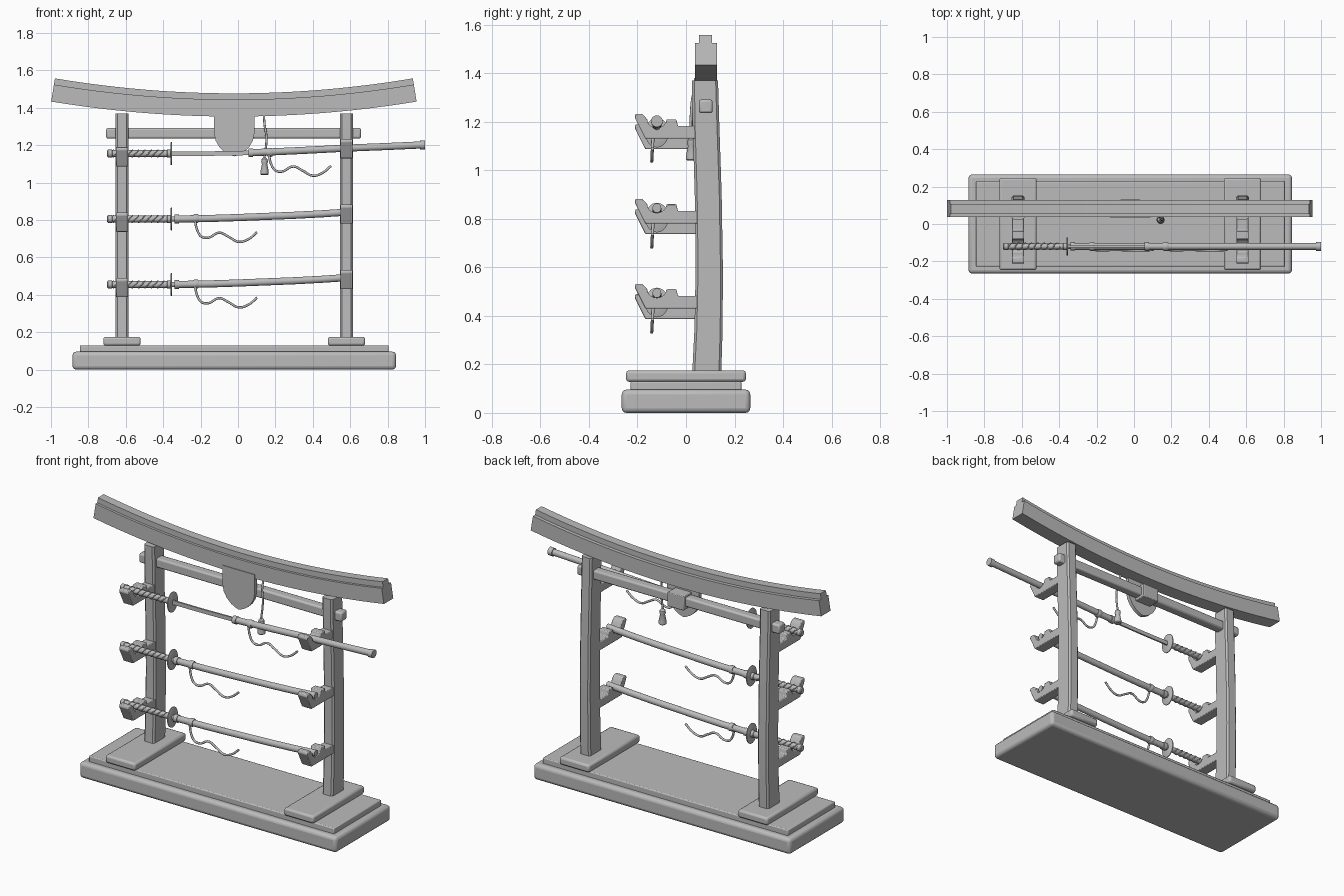
import bpy, bmesh, math
from mathutils import Vector

if "Cube" in bpy.data.objects:
    bpy.data.objects.remove(bpy.data.objects["Cube"])

mat = bpy.data.materials.new("plain_grey")
mat.diffuse_color = (0.5, 0.5, 0.5, 1)
mat.use_nodes = True
mat.node_tree.nodes["Principled BSDF"].inputs["Base Color"].default_value = mat.diffuse_color
CX = -0.02                      # middle of the stand
POSTS = (-0.62, 0.58)           # x of the two posts
SWORD_Y = -0.12


def finish(ob, bevel=0, segments=2, angle=35):
    """Apply the material, an optional bevel and smooth shading."""
    ob.data.materials.clear()
    ob.data.materials.append(mat)
    if bevel:
        m = ob.modifiers.new("bevel", 'BEVEL')
        m.width, m.segments, m.limit_method = bevel, segments, 'ANGLE'
    bpy.ops.object.select_all(action='DESELECT')
    ob.select_set(True)
    bpy.context.view_layer.objects.active = ob
    bpy.ops.object.shade_smooth_by_angle(angle=math.radians(angle))
    return ob


def from_bmesh(name, bm, **kw):
    bmesh.ops.recalc_face_normals(bm, faces=bm.faces)
    me = bpy.data.meshes.new(name)
    bm.to_mesh(me)
    bm.free()
    ob = bpy.data.objects.new(name, me)
    bpy.context.collection.objects.link(ob)
    return finish(ob, **kw)


def loft(name, rings, **kw):
    """Skin a row of equal closed rings and cap both ends."""
    bm = bmesh.new()
    rows = [[bm.verts.new(p) for p in r] for r in rings]
    n = len(rows[0])
    for a, b in zip(rows, rows[1:]):
        for i in range(n):
            bm.faces.new((a[i], a[(i + 1) % n], b[(i + 1) % n], b[i]))
    bm.faces.new(rows[0])
    bm.faces.new(rows[-1])
    return from_bmesh(name, bm, **kw)


def box(name, x0, x1, y0, y1, z0, z1, **kw):
    return loft(name, [[(x0, y0, z), (x1, y0, z), (x1, y1, z), (x0, y1, z)]
                       for z in (z0, z1)], **kw)


def plate_xz(name, pts, y0, y1, **kw):
    return loft(name, [[(x, y, z) for x, z in pts] for y in (y0, y1)], **kw)


def lathe_x(name, stations, y, ry=1.0, n=20, **kw):
    """Round part along x; stations are (x, z, radius)."""
    ang = [2 * math.pi * i / n for i in range(n)]
    return loft(name, [[(x, y + ry * r * math.cos(a), z + r * math.sin(a)) for a in ang]
                       for x, z, r in stations], **kw)


def cord(name, pts, radius):
    cu = bpy.data.curves.new(name, 'CURVE')
    cu.dimensions, cu.bevel_depth, cu.bevel_resolution = '3D', radius, 2
    cu.use_fill_caps = True
    sp = cu.splines.new('BEZIER')
    sp.bezier_points.add(len(pts) - 1)
    sp.resolution_u = 6
    for bp, p in zip(sp.bezier_points, pts):
        bp.co = p
        bp.handle_left_type = bp.handle_right_type = 'AUTO'
    ob = bpy.data.objects.new(name, cu)
    bpy.context.collection.objects.link(ob)
    bpy.ops.object.select_all(action='DESELECT')
    ob.select_set(True)
    bpy.context.view_layer.objects.active = ob
    bpy.ops.object.convert(target='MESH')
    return finish(bpy.context.object, angle=60)


# stepped base
box("base", -0.885, 0.845, -0.265, 0.265, 0, 0.096, bevel=0.02, segments=3)
box("base_step", -0.845, 0.805, -0.228, 0.228, 0.09, 0.13, bevel=0.006)

# feet and gently bowed posts with chamfered corners
LEVELS = ((.15, .025, .145), (.35, .035, .151), (.6, .04, .152), (.9, .036, .147),
          (1.2, .027, .137), (1.37, .025, .132))
for px in POSTS:
    box("foot", px - 0.1, px + 0.1, -0.247, 0.247, 0.128, 0.175, bevel=0.012)
    rings = []
    for z, y0, y1 in LEVELS:
        x0, x1, c = px - 0.035, px + 0.035, 0.01
        rings.append([(x0 + c, y0, z), (x1 - c, y0, z), (x1, y0 + c, z), (x1, y1 - c, z),
                      (x1 - c, y1, z), (x0 + c, y1, z), (x0, y1 - c, z), (x0, y0 + c, z)])
    loft("post", rings, angle=30)

# tie beam
box("tie_beam", -0.705, 0.658, 0.053, 0.11, 1.235, 1.292, bevel=0.01)


# curved top beam and its narrow cap
def arc_edge(h, half=0.977, n=24):
    k = 0.08 / half ** 2
    xs = [half * (2 * i / n - 1) for i in range(n + 1)]
    return [(CX - 0.002 + x - 2 * k * x * h, 1.353 + k * x * x + h) for x in xs]


plate_xz("top_beam", arc_edge(0) + arc_edge(0.091)[::-1], 0.038, 0.128)
plate_xz("top_beam_cap", arc_edge(0.085) + arc_edge(0.124)[::-1], 0.053, 0.107)

# hanging shield plate with its rear block
half = [(0.108, 1.38), (0.108, 1.265), (0.1, 1.225), (0.08, 1.19), (0.05, 1.162), (0.022, 1.147)]
shield = [(CX + x, z) for x, z in half] + [(CX, 1.14)] + [(CX - x, z) for x, z in half[::-1]]
plate_xz("shield_plate", shield, 0.034, 0.056)
box("shield_block", CX - 0.055, CX + 0.055, 0.05, 0.13, 1.22, 1.305, bevel=0.004)

# hanging string with tassel
cord("tassel_string", [(0.138, 0.05, 1.37), (0.142, 0.03, 1.31), (0.152, 0.022, 1.24),
                       (0.14, 0.02, 1.12)], 0.006)
tassel = ((1.135, .006), (1.125, .016), (1.11, .018), (1.1, .014), (1.06, .022), (1.045, .022), (1.04, .016))
loft("tassel", [[(0.142 + r * math.cos(i * math.pi / 6), 0.022 + r * math.sin(i * math.pi / 6), z)
                 for i in range(12)] for z, r in tassel])

# bracket profile (y, height above the bracket's underside)
cradle = [(SWORD_Y + 0.04 * math.cos(a), 0.08 + 0.036 * math.sin(a))
          for a in [math.pi * (1 + i / 8) for i in range(9)]]
BRACKET = ([(0.06, 0), (-0.168, 0), (-0.212, 0.088), (-0.208, 0.102), (-0.18, 0.102)]
           + cradle + [(-0.04, 0.08), (-0.033, 0.052), (0.06, 0.052)])
# loose cord (x, z) relative to the scabbard mouth and sword axis
CORD = ((0.105, -.01), (0.118, -.062), (0.14, -.094), (0.175, -.1), (0.235, -.073),
        (0.285, -.095), (0.34, -.122), (0.39, -.108), (0.437, -.07))

for level in range(3):
    zs = 0.455 + 0.35 * level            # sword axis height
    drawn = level == 2                   # top sword is partly drawn

    # brackets, the right one a little higher
    for px, lift in zip(POSTS, (0, 0.043)):
        b = zs - 0.068 + lift
        loft("bracket", [[(x, y, b + h) for y, h in BRACKET]
                         for x in (px - 0.033, px + 0.033)], bevel=0.004)

    # handle with pommel, wrapped ridges and guard
    lathe_x("handle", [(-0.70, zs, .016), (-0.695, zs, .021), (-0.675, zs, .021), (-0.672, zs, .018),
                       (-0.38, zs, .018), (-0.378, zs, .021), (-0.36, zs, .021)], SWORD_Y, ry=0.9)
    for i in range(8):
        x = -0.65 + i * 0.034
        for s in (-1, 1):
            loop = []
            for k in range(9):
                a = math.pi * k / 8
                loop.append((x + s * 0.017 * math.cos(a), SWORD_Y - s * 0.017 * math.sin(a),
                             zs + 0.019 * math.cos(a)))
            cord("handle_wrap", loop, 0.003)
    lathe_x("guard", [(-0.361, zs, .057), (-0.359, zs, .061), (-0.354, zs, .061), (-0.352, zs, .057)],
            SWORD_Y, ry=0.8, n=32)

    # scabbard: straight shift along x for the drawn sword
    if drawn:
        path = [(0.06, .004), (0.2, .01), (0.35, .017), (0.6, .03), (0.8, .038), (1.0, .047)]
    else:
        path = [(-0.335, 0), (-0.15, .003), (0, .008), (0.15, .014), (0.3, .02), (0.45, .028), (0.61, .039)]
    lathe_x("scabbard", [(x, zs + d, 0.019) for x, d in path], SWORD_Y, ry=0.95)
    x0, d0 = path[0]
    lathe_x("scabbard_mouth", [(x0 - 0.004, zs + d0, .023), (x0 + 0.02, zs + d0, .023)], SWORD_Y)
    if drawn:
        lathe_x("scabbard_tip", [(0.972, zs + .045, .024), (1.0, zs + .047, .024)], SWORD_Y)
        blade = [(-0.36, .012), (-0.15, .012), (0.08, .016), (0.08, -.008), (-0.15, -.012), (-0.36, -.013)]
        plate_xz("blade", [(x, zs + d) for x, d in blade], SWORD_Y - 0.005, SWORD_Y + 0.005)
    else:
        lathe_x("blade_collar", [(-0.36, zs, .014), (-0.33, zs, .014)], SWORD_Y)

    # cord knot round the scabbard and the trailing cord
    kx, kz = x0 + 0.11, zs + d0 + 0.003
    lathe_x("cord_knot", [(kx - 0.014, kz, .021), (kx - 0.008, kz, .024), (kx + 0.008, kz, .024),
                          (kx + 0.014, kz, .021)], SWORD_Y)
    cord("cord", [(x0 + x, SWORD_Y - 0.018 + 0.05 * (z + 0.06), zs + d0 + z) for x, z in CORD], 0.0065)
